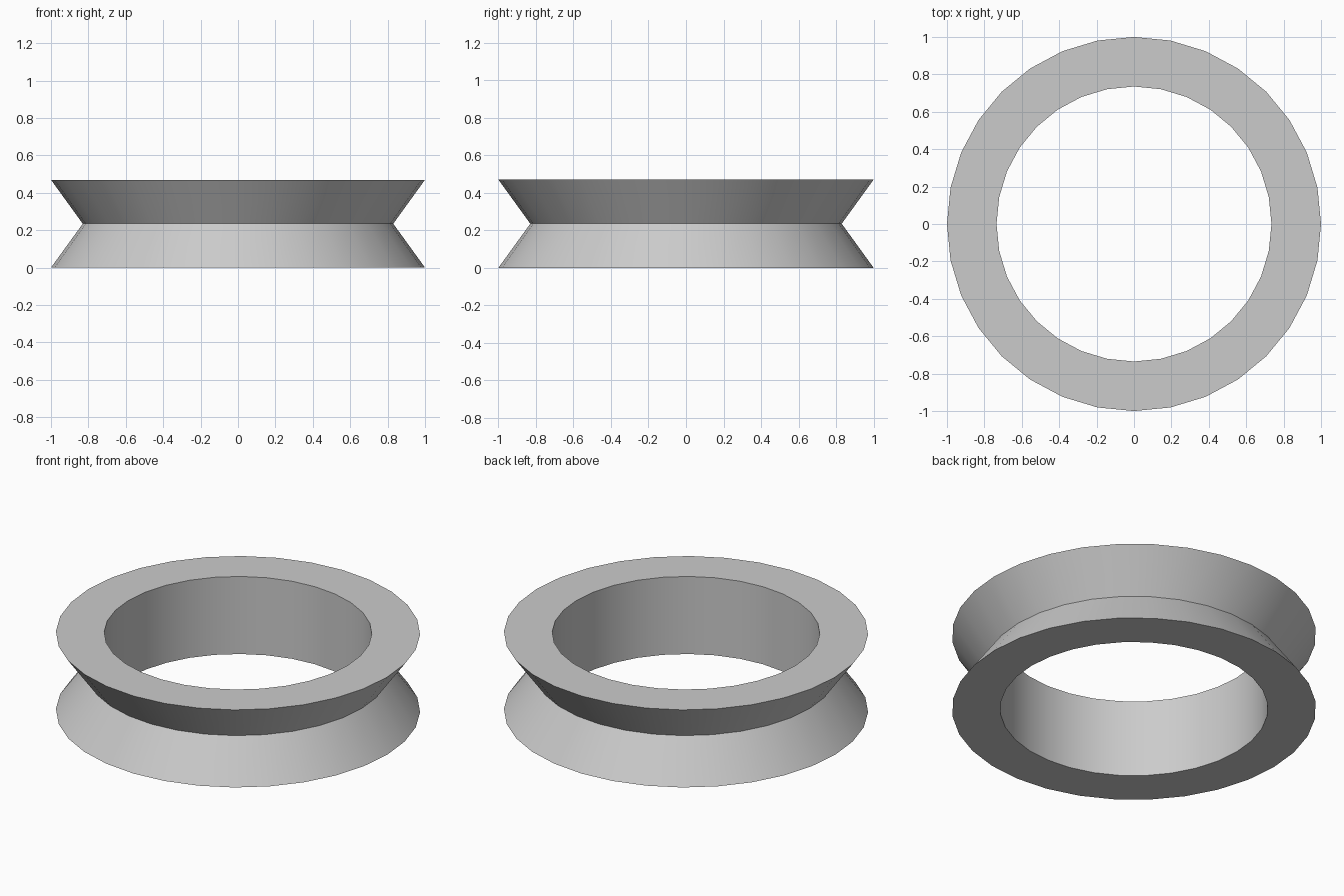
import bpy, bmesh, math

cube = bpy.data.objects.get("Cube")
if cube:
    bpy.data.objects.remove(cube, do_unlink=True)

SEGMENTS = 32
HEIGHT = 0.47
OUTER, WAIST, BORE = 1.0, 0.83, 0.735

# Plain grey
grey = bpy.data.materials.new("light_grey")
grey.use_nodes = True
colour = (0.6, 0.6, 0.6, 1)
grey.diffuse_color = colour
grey.node_tree.nodes["Principled BSDF"].inputs["Base Color"].default_value = colour

# Closed cross-section (radius, height), revolved around z
profile = [(BORE, 0), (OUTER, 0), (WAIST, HEIGHT / 2), (OUTER, HEIGHT), (BORE, HEIGHT)]
bm = bmesh.new()
rings = []
for i in range(SEGMENTS):
    a = math.tau * i / SEGMENTS
    rings.append([bm.verts.new((r * math.cos(a), r * math.sin(a), z)) for r, z in profile])
for i, ring in enumerate(rings):
    following = rings[(i + 1) % SEGMENTS]
    for j in range(len(profile)):
        k = (j + 1) % len(profile)
        bm.faces.new((ring[j], following[j], following[k], ring[k]))
bmesh.ops.recalc_face_normals(bm, faces=bm.faces)

mesh = bpy.data.meshes.new("grooved_ring")
bm.to_mesh(mesh)
bm.free()
mesh.materials.append(grey)
ring_obj = bpy.data.objects.new("grooved_ring", mesh)
bpy.context.collection.objects.link(ring_obj)

# Smooth round walls with crisp rims
bpy.ops.object.select_all(action="DESELECT")
ring_obj.select_set(True)
bpy.context.view_layer.objects.active = ring_obj
bpy.ops.object.shade_smooth_by_angle(angle=math.radians(30))
